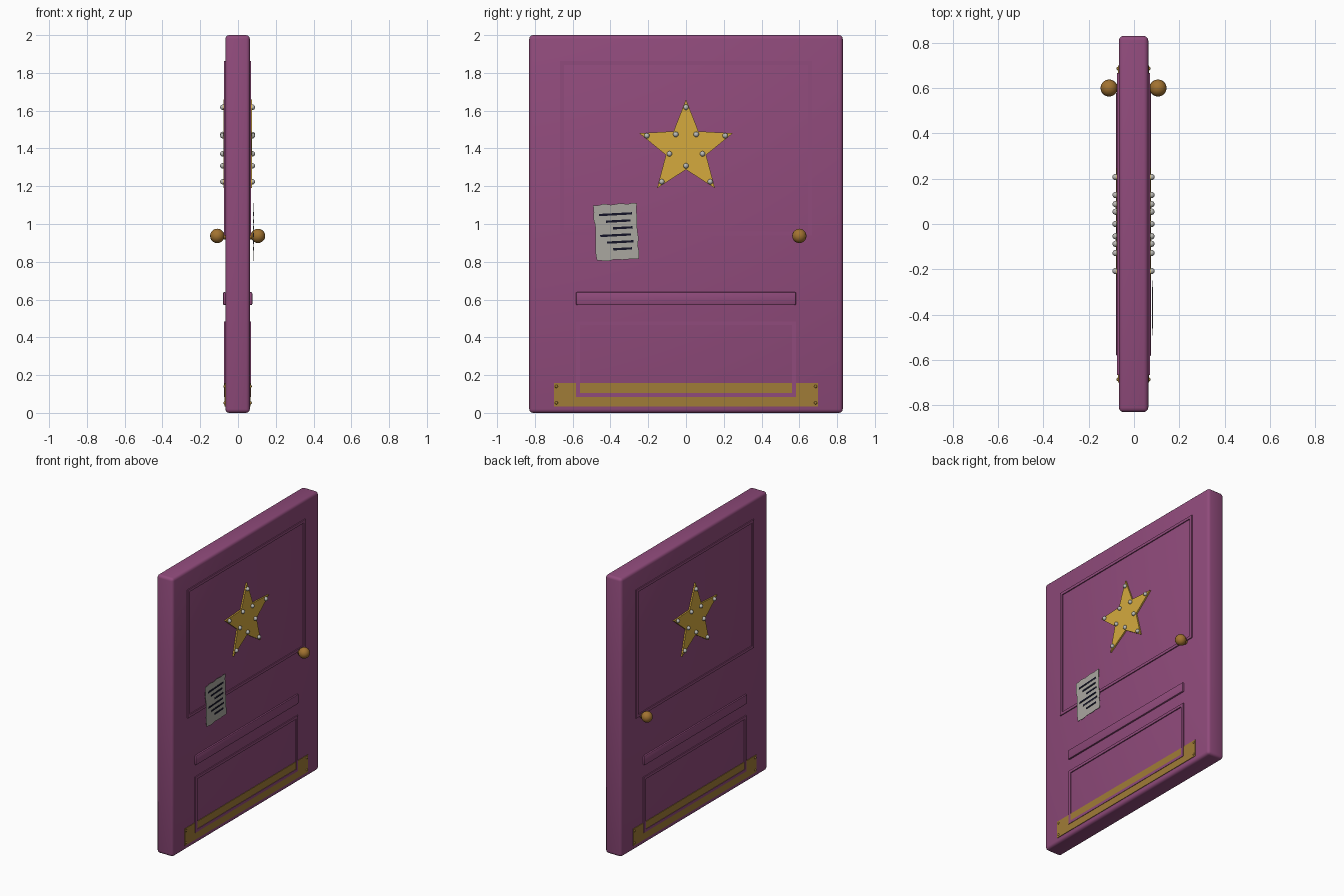
import bpy, bmesh, math, random
from mathutils import Matrix, Vector

cube = bpy.data.objects.get("Cube")
if cube:
    bpy.data.objects.remove(cube, do_unlink=True)
random.seed(4)

CX, HALF = -0.002, 0.065   # slab centre and half thickness


def material(name, rgb, rough=0.6):
    m = bpy.data.materials.new(name)
    m.use_nodes = True
    m.diffuse_color = (*rgb, 1)
    bsdf = m.node_tree.nodes["Principled BSDF"]
    bsdf.inputs["Base Color"].default_value = (*rgb, 1)
    bsdf.inputs["Roughness"].default_value = rough
    return m


PURPLE = material("purple paint", (0.28, 0.07, 0.20))
GOLD = material("star gold", (0.66, 0.40, 0.048))
BRASS = material("plate brass", (0.35, 0.20, 0.038))
KNOB = material("knob brass", (0.36, 0.17, 0.03))
STEEL = material("stud steel", (0.50, 0.50, 0.47))
PAPER = material("paper", (0.40, 0.385, 0.35))
INK = material("ink", (0.007, 0.007, 0.02))


def finish(name, bm, mat, smooth=True):
    bmesh.ops.recalc_face_normals(bm, faces=bm.faces)
    mesh = bpy.data.meshes.new(name)
    bm.to_mesh(mesh)
    bm.free()
    obj = bpy.data.objects.new(name, mesh)
    bpy.context.collection.objects.link(obj)
    mesh.materials.append(mat)
    if smooth:
        bpy.ops.object.select_all(action='DESELECT')
        obj.select_set(True)
        bpy.context.view_layer.objects.active = obj
        bpy.ops.object.shade_smooth_by_angle(angle=math.radians(40))
    return obj


def add_box(bm, lo, hi, bevel=0, segments=2):
    lo, hi = Vector(lo), Vector(hi)
    size = Vector([abs(c) for c in hi - lo])
    new = bmesh.ops.create_cube(bm, size=1)["verts"]
    bmesh.ops.scale(bm, vec=size, verts=new)
    bmesh.ops.translate(bm, vec=(lo + hi) / 2, verts=new)
    if bevel:
        edges = list({e for v in new for e in v.link_edges})
        bmesh.ops.bevel(bm, geom=edges, offset=bevel, segments=segments,
                        profile=0.5, affect='EDGES')


def plate(name, side, y0, y1, z0, z1, height, mat, bevel=0):
    bm = bmesh.new()
    add_box(bm, (face(side, -0.004), y0, z0), (face(side, height), y1, z1), bevel)
    return finish(name, bm, mat)


def face(side, height):
    return CX + side * (HALF + height)


def solid(name, outer, inner, side, height, mat, inset=0):
    """Extrude a y-z outline, or the ring between two outlines, off a door face."""
    bm = bmesh.new()
    x0, x1 = face(side, -0.003), face(side, height)
    if inner:
        n = len(outer)
        loops = [[bm.verts.new((x, y, z)) for y, z in loop]
                 for x, loop in ((x0, outer), (x1, outer), (x1, inner), (x0, inner))]
        for a, b in zip(loops, loops[1:] + loops[:1]):
            for i in range(n):
                j = (i + 1) % n
                bm.faces.new((a[i], a[j], b[j], b[i]))
    else:
        base = bm.faces.new([bm.verts.new((x0, y, z)) for y, z in outer])
        top = bmesh.ops.extrude_face_region(bm, geom=[base])["geom"]
        bmesh.ops.translate(bm, vec=(x1 - x0, 0, 0),
                            verts=[v for v in top if isinstance(v, bmesh.types.BMVert)])
    return finish(name, bm, mat, False)


def rectangle(half_y, z0, z1, inset=0):
    w, a, b = half_y - inset, z0 + inset, z1 - inset
    return [(-w, a), (w, a), (w, b), (-w, b)]


def balls(name, points, side, height, radius, mat, flat=1.0):
    bm = bmesh.new()
    for y, z in points:
        bmesh.ops.create_uvsphere(
            bm, u_segments=16, v_segments=10, radius=radius,
            matrix=Matrix.Translation((face(side, height), y, z)) @ Matrix.Diagonal((flat, 1, 1, 1)))
    return finish(name, bm, mat)


def ring_points(radius, turn=0):
    angles = [math.radians(90 + turn + 72 * i) for i in range(5)]
    return [(radius * math.cos(a), 1.40 + radius * math.sin(a)) for a in angles]


# Door slab
bm = bmesh.new()
add_box(bm, (CX - HALF, -0.83, 0), (CX + HALF, 0.83, 2), 0.02, 3)
finish("door_slab", bm, PURPLE)

for side, label in ((1, "left"), (-1, "right")):
    # Panel mouldings
    for part, w, z0, z1, h in (("upper_moulding", 0.667, 0.94, 1.862, 0.007),
                               ("lower_moulding", 0.582, 0.085, 0.485, 0.007)):
        solid(f"{part}_{label}", rectangle(w, z0, z1), rectangle(w, z0, z1, 0.02),
              side, h, PURPLE)

    # Rounded rail
    plate(f"rail_{label}", side, -0.583, 0.583, 0.57, 0.64, 0.013, PURPLE, 0.008)

    # Kick plate with corner rivets
    plate(f"kick_plate_{label}", side, -0.70, 0.70, 0.035, 0.157, 0.004, BRASS)
    balls(f"kick_plate_rivets_{label}",
          [(y, z) for y in (-0.686, 0.686) for z in (0.053, 0.14)],
          side, 0.004, 0.008, BRASS, 0.8)

    # Star and its studs
    outline = [p for pair in zip(ring_points(0.26), ring_points(0.112, 36)) for p in pair]
    solid(f"star_{label}", outline, None, side, 0.01, GOLD)
    balls(f"star_studs_{label}", ring_points(0.218) + ring_points(0.092, 36),
          side, 0.014, 0.014, STEEL)

    # Knob and neck
    balls(f"knob_{label}", [(0.60, 0.937)], side, 0.043, 0.038, KNOB)
    bm = bmesh.new()
    bmesh.ops.create_cone(bm, cap_ends=True, segments=20, radius1=0.018, radius2=0.018, depth=0.03,
                          matrix=Matrix.Translation((face(side, 0.008), 0.60, 0.937))
                          @ Matrix.Rotation(math.pi / 2, 4, 'Y'))
    finish(f"knob_neck_{label}", bm, KNOB)

# Paper note with slightly ragged edges, tilted on the left face
tilt = Matrix.Translation((0.080, -0.369, 0.958)) @ Matrix.Rotation(math.radians(3), 4, 'X')
bm = bmesh.new()
bmesh.ops.create_grid(bm, x_segments=8, y_segments=10, size=1,
                      matrix=Matrix.Rotation(math.pi / 2, 4, 'Y'))
for v in bm.verts:
    v.co = (0, v.co.y * 0.113, v.co.z * 0.148)
    if v.is_boundary:
        v.co.y += random.uniform(-0.004, 0.004)
        v.co.z += random.uniform(-0.004, 0.004)
extruded = bmesh.ops.extrude_face_region(bm, geom=list(bm.faces))["geom"]
bmesh.ops.translate(bm, vec=(0.002, 0, 0),
                    verts=[v for v in extruded if isinstance(v, bmesh.types.BMVert)])
bm.transform(tilt)
finish("paper_note", bm, PAPER, False)

# Written lines on the note
bm = bmesh.new()
indents = (0.0, 0.035, 0.07, 0.0, 0.035, 0.065)
for i, indent in enumerate(indents):
    z = 0.094 - 0.037 * i
    add_box(bm, (0.001, -0.086 + indent, z - 0.006), (0.004, 0.088 - 0.01 * (i % 2), z + 0.006))
bm.transform(tilt)
finish("note_lines", bm, INK, False)
